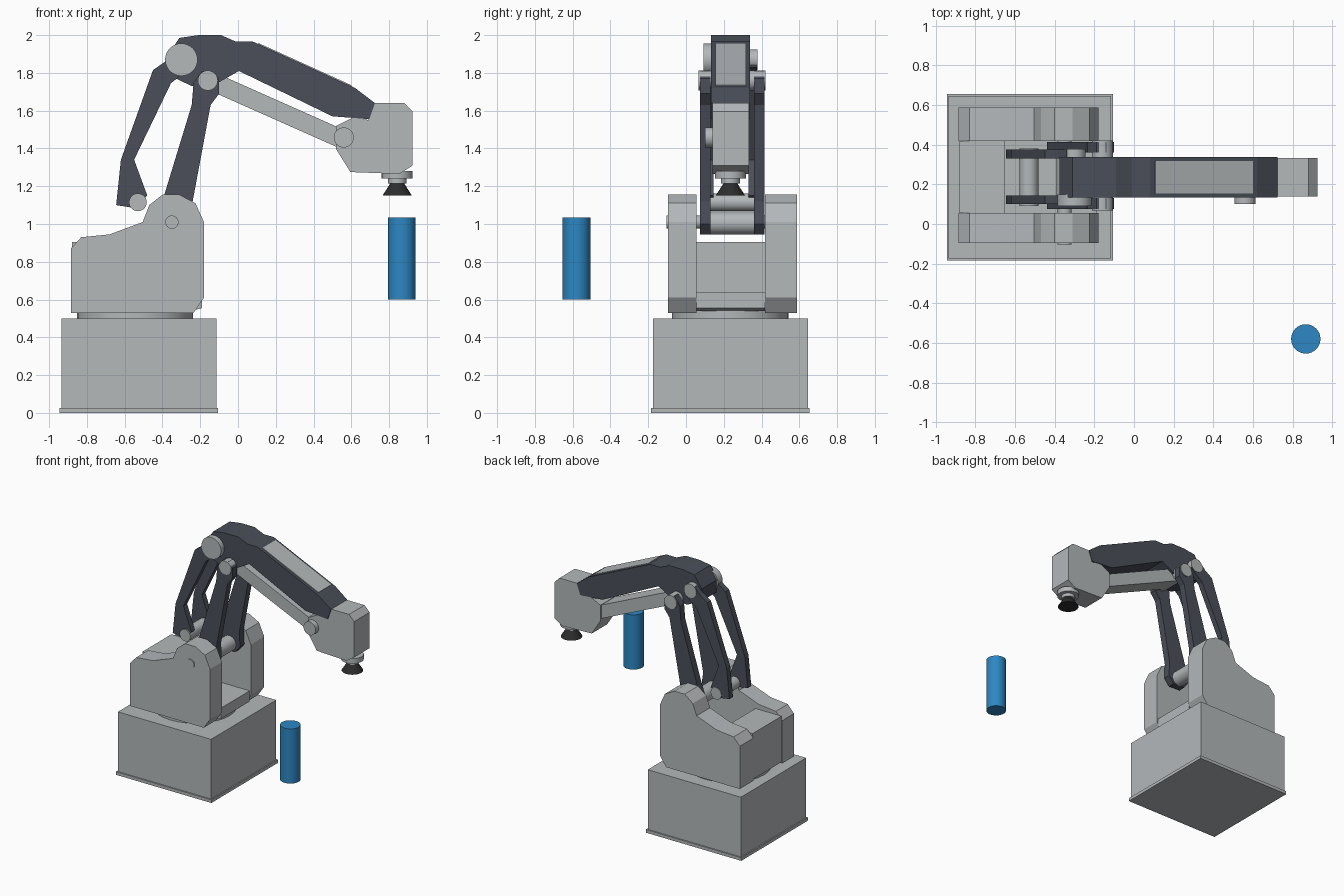
import bpy, bmesh, math
from mathutils import Vector

if "Cube" in bpy.data.objects:
    bpy.data.objects.remove(bpy.data.objects["Cube"])


def material(name, rgb):
    m = bpy.data.materials.new(name)
    m.diffuse_color = (*rgb, 1)
    m.use_nodes = True
    m.node_tree.nodes["Principled BSDF"].inputs["Base Color"].default_value = m.diffuse_color
    return m


GREY = material("light grey", (0.456, 0.479, 0.491))
DARK = material("dark slate", (0.069, 0.078, 0.100))
BLACK = material("black rubber", (0.026, 0.026, 0.026))
BLUE = material("blue", (0.026, 0.242, 0.546))


def finish(name, bm, mat, smooth=False):
    bmesh.ops.recalc_face_normals(bm, faces=bm.faces)
    mesh = bpy.data.meshes.new(name)
    bm.to_mesh(mesh)
    bm.free()
    mesh.materials.append(mat)
    ob = bpy.data.objects.new(name, mesh)
    bpy.context.collection.objects.link(ob)
    if smooth:
        bpy.ops.object.select_all(action='DESELECT')
        ob.select_set(True)
        bpy.context.view_layer.objects.active = ob
        bpy.ops.object.shade_smooth_by_angle(angle=math.radians(35))
    return ob


def plate(name, profile, y0, y1, mat):
    """Extrude an x-z profile from y0 to y1."""
    bm = bmesh.new()
    face = bm.faces.new([bm.verts.new((x, y0, z)) for x, z in profile])
    ext = bmesh.ops.extrude_face_region(bm, geom=[face])
    verts = [g for g in ext["geom"] if isinstance(g, bmesh.types.BMVert)]
    bmesh.ops.translate(bm, verts=verts, vec=(0, y1 - y0, 0))
    return finish(name, bm, mat)


def box(name, x0, x1, y0, y1, z0, z1, mat):
    return plate(name, [(x0, z0), (x1, z0), (x1, z1), (x0, z1)], y0, y1, mat)


def cylinder(name, a, b, r1, mat, r2=None):
    """Cylinder or cone from point a to point b."""
    a, b = Vector(a), Vector(b)
    bm = bmesh.new()
    bmesh.ops.create_cone(bm, cap_ends=True, segments=32, radius1=r1,
                          radius2=r1 if r2 is None else r2, depth=(b - a).length)
    bmesh.ops.rotate(bm, verts=bm.verts,
                     matrix=(b - a).to_track_quat('Z', 'Y').to_matrix())
    bmesh.ops.translate(bm, verts=bm.verts, vec=(a + b) / 2)
    return finish(name, bm, mat, True)


def pin(name, x, z, y0, y1, r, mat=GREY):
    return cylinder(name, (x, y0, z), (x, y1, z), r, mat)


# Base and turntable
box("base_flange", -0.945, -0.105, -0.185, 0.655, 0, 0.025, GREY)
box("base_box", -0.935, -0.115, -0.175, 0.645, 0.025, 0.5, GREY)
cylinder("turntable", (-0.545, 0.235, 0.5), (-0.545, 0.235, 0.555), 0.308, GREY)

# Turret: two cheeks with a stepped block between
cheek = [(-0.885, 0.53), (-0.885, 0.87), (-0.83, 0.93), (-0.68, 0.945),
         (-0.505, 1.01), (-0.47, 1.10), (-0.40, 1.155), (-0.31, 1.155),
         (-0.225, 1.11), (-0.18, 1.01), (-0.18, 0.61), (-0.235, 0.53)]
plate("turret_cheek_front", cheek, -0.095, 0.055, GREY)
plate("turret_cheek_back", cheek, 0.418, 0.587, GREY)
plate("turret_core", [(-0.88, 0.54), (-0.88, 0.905), (-0.65, 0.905), (-0.65, 0.64),
                      (-0.19, 0.64), (-0.19, 0.555), (-0.25, 0.54)],
      0.055, 0.418, GREY)
pin("shoulder_axle", -0.35, 1.01, -0.103, 0.587, 0.035)
pin("shoulder_sleeve", -0.33, 1.005, 0.13, 0.36, 0.06)

# Paired main arms and rear links
main_arm = [(-0.44, 1.02), (-0.385, 0.95), (-0.28, 0.945), (-0.235, 1.0),
            (-0.24, 1.12), (-0.145, 1.63), (-0.10, 1.69), (-0.10, 1.77),
            (-0.14, 1.81), (-0.19, 1.81), (-0.235, 1.75), (-0.245, 1.63),
            (-0.39, 1.155)]
rear_link = [(-0.645, 1.10), (-0.55, 1.085), (-0.48, 1.15), (-0.55, 1.34),
             (-0.355, 1.745), (-0.25, 1.83), (-0.27, 1.91), (-0.34, 1.91),
             (-0.385, 1.86), (-0.45, 1.815), (-0.62, 1.34)]
for side, m0, m1, l0, l1 in (("front", 0.075, 0.13, 0.10, 0.145),
                             ("back", 0.36, 0.415, 0.33, 0.375)):
    plate("main_arm_" + side, main_arm, m0, m1, DARK)
    plate("rear_link_" + side, rear_link, l0, l1, DARK)
pin("rear_link_pin", -0.53, 1.115, 0.09, 0.38, 0.047)

# Upper arm with its inset panel
plate("upper_arm", [(-0.375, 1.89), (-0.31, 1.985), (-0.21, 2.0), (-0.09, 2.0),
                    (-0.01, 1.965), (0.08, 1.965), (0.62, 1.72), (0.725, 1.64),
                    (0.695, 1.555), (0.50, 1.57), (0.005, 1.81), (-0.11, 1.745),
                    (-0.245, 1.73), (-0.37, 1.79)], 0.133, 0.338, DARK)
plate("upper_arm_panel", [(0.105, 1.95), (0.597, 1.727), (0.60, 1.735), (0.108, 1.958)],
      0.155, 0.317, GREY)
pin("elbow_cap_front", -0.30, 1.87, 0.092, 0.15, 0.086)
pin("elbow_cap_back", -0.30, 1.87, 0.33, 0.378, 0.055)
pin("elbow_pin", -0.16, 1.76, 0.067, 0.422, 0.053)

# Parallel link beneath the upper arm
plate("lower_link", [(-0.18, 1.72), (0.54, 1.40), (0.58, 1.49), (-0.14, 1.81)],
      0.15, 0.32, GREY)

# Wrist head and suction tool
plate("wrist_head", [(0.69, 1.55), (0.725, 1.64), (0.88, 1.64), (0.925, 1.595),
                     (0.925, 1.31), (0.855, 1.265), (0.595, 1.275), (0.52, 1.395),
                     (0.52, 1.52), (0.62, 1.57)], 0.14, 0.334, GREY)
pin("wrist_knob", 0.56, 1.458, 0.1, 0.15, 0.053)
cx, cy = 0.843, 0.235
cylinder("tool_flange", (cx, cy, 1.24), (cx, cy, 1.28), 0.082, GREY)
cylinder("tool_neck", (cx, cy, 1.215), (cx, cy, 1.245), 0.05, GREY)
cylinder("suction_cup", (cx, cy, 1.15), (cx, cy, 1.225), 0.078, BLACK, 0.03)

# Free-standing cylinder beside the arm
cylinder("blue_cylinder", (0.867, -0.58, 0.6), (0.867, -0.58, 1.035), 0.074, BLUE)
